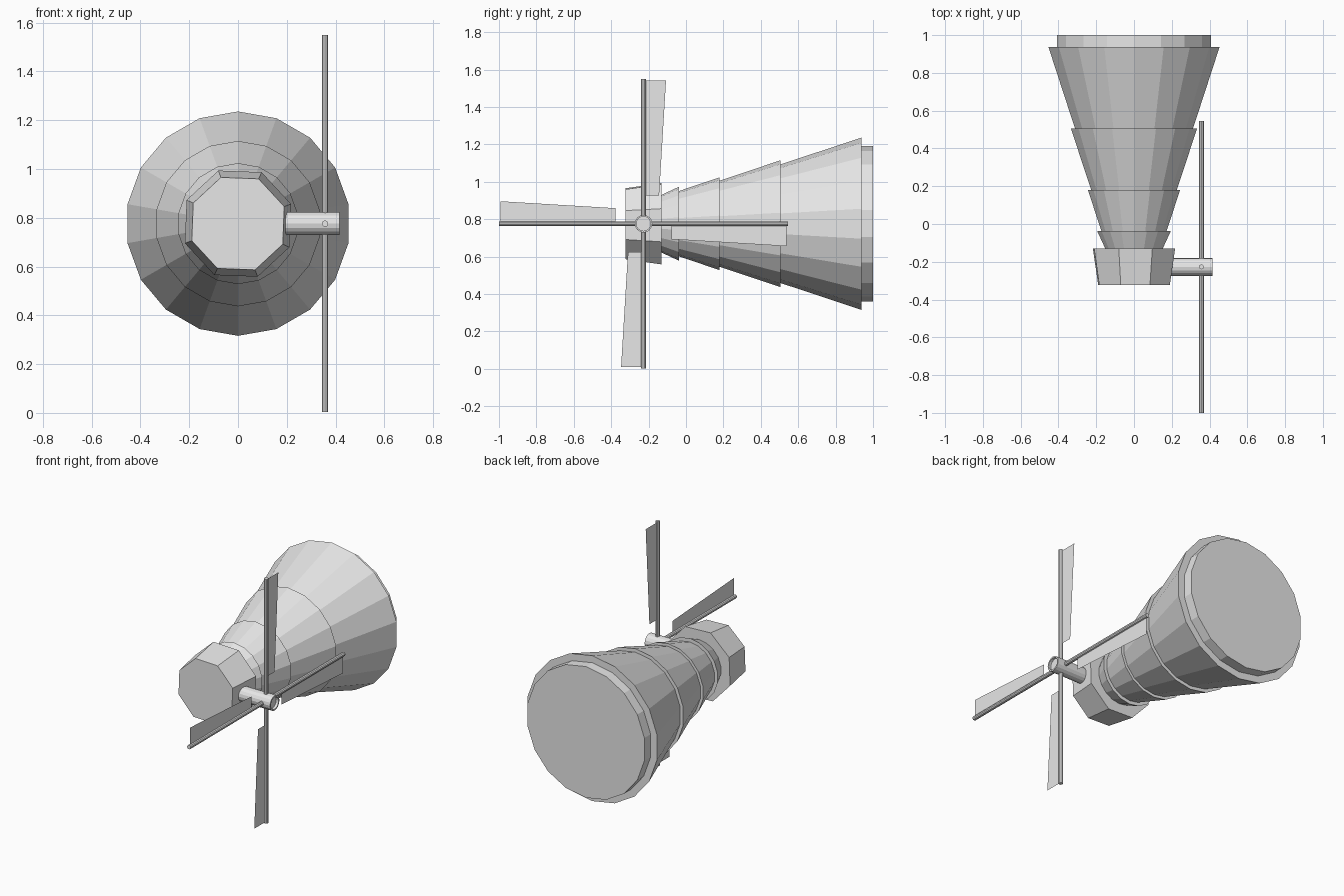
import bpy, bmesh, math
from mathutils import Matrix, Vector

if "Cube" in bpy.data.objects:
    bpy.data.objects.remove(bpy.data.objects["Cube"], do_unlink=True)

mat = bpy.data.materials.new("plain grey")
mat.use_nodes = True
GREY = (0.8, 0.8, 0.8, 1)
mat.diffuse_color = GREY
mat.node_tree.nodes["Principled BSDF"].inputs["Base Color"].default_value = GREY

AXIS_Z = 0.776                          # height of the tower's axis
HUB = Vector((0.357, -0.227, AXIS_Z))   # where the sail spars cross


def finish(name, bm):
    bmesh.ops.recalc_face_normals(bm, faces=bm.faces[:])
    me = bpy.data.meshes.new(name)
    bm.to_mesh(me)
    bm.free()
    me.materials.append(mat)
    ob = bpy.data.objects.new(name, me)
    bpy.context.collection.objects.link(ob)
    return ob


def lathe(name, profile, sides, matrix, start=0.0):
    """Turn (radius, height) rings around local z, closing both ends."""
    bm = bmesh.new()
    rings = []
    for r, h in profile:
        ring = []
        for i in range(sides):
            a = start + math.tau * i / sides
            ring.append(bm.verts.new(matrix @ Vector((r * math.sin(a), r * math.cos(a), h))))
        rings.append(ring)
    for a, b in zip(rings, rings[1:]):
        for i in range(sides):
            j = (i + 1) % sides
            bm.faces.new((a[i], a[j], b[j], b[i]))
    bm.faces.new(rings[0])
    bm.faces.new(rings[-1])
    return finish(name, bm)


# Local (x, y, z) -> world (x, z, y): turns the lathe axis along y
along_y = Matrix.Translation((0, 0, AXIS_Z)) @ Matrix(
    ((1, 0, 0, 0), (0, 0, 1, 0), (0, 1, 0, 0), (0, 0, 0, 1)))

# Tower: stepped flaring tiers and a narrower foot
lathe("tower", [(0.150, -0.14), (0.198, -0.037), (0.175, -0.037),
                (0.248, 0.18), (0.230, 0.18), (0.339, 0.505), (0.317, 0.505),
                (0.460, 0.937), (0.415, 0.937), (0.415, 1.0)], 18, along_y)

# Cap: tapered octagon, turned very slightly
lathe("cap", [(0.202, -0.324), (0.232, -0.13)], 8, along_y, math.radians(22.5 + 2.2))

# Axle: stub along x with a shallow recess in its outer end
along_x = Matrix.Translation((0, HUB.y, HUB.z)) @ Matrix.Rotation(math.pi / 2, 4, "Y")
lathe("axle", [(0.047, 0.15), (0.047, 0.416), (0.038, 0.416), (0.038, 0.40)], 16, along_x)

# Four sails, each a round spar with a flat tapered blade on one side
for k, name in enumerate(("top", "back", "bottom", "front")):
    turn = Matrix.Translation(HUB) @ Matrix.Rotation(-k * math.pi / 2, 4, "X")
    lathe(name + "_spar", [(0.013, 0.0), (0.013, 0.773)], 10, turn)
    bm = bmesh.new()
    corners = ((0.0, 0.15), (0.083, 0.15), (0.12, 0.765), (0.0, 0.765))
    bm.faces.new([bm.verts.new(turn @ Vector((0, y, z))) for y, z in corners])
    finish(name + "_blade", bm)
